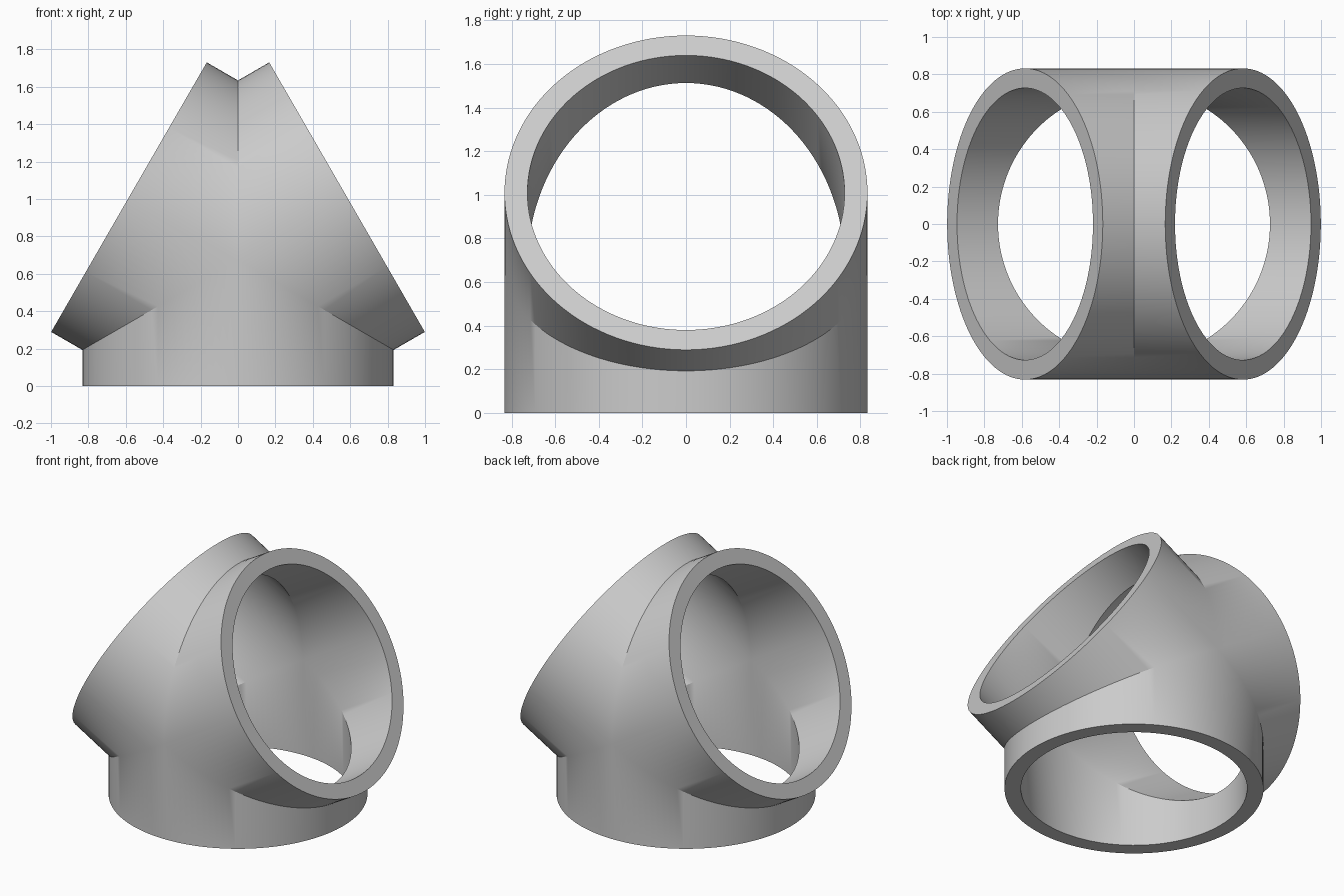
import bpy, bmesh, math
from mathutils import Vector

if "Cube" in bpy.data.objects:
    bpy.data.objects.remove(bpy.data.objects["Cube"])

OUTER, INNER = 0.832, 0.727   # pipe radii
LENGTH = 0.673                # junction centre to each opening
SIDES = 128
CENTRE = Vector((0, 0, LENGTH))

bm = bmesh.new()


def ring(axis, side, radius, mitred):
    """Circle of vertices at the opening, or along the mitre where arms meet."""
    verts = []
    for i in range(SIDES):
        a = 2 * math.pi * i / SIDES
        across = radius * math.cos(a)
        along = abs(across) / math.tan(math.radians(60)) if mitred else LENGTH
        p = CENTRE + axis * along + side * across
        p.y += radius * math.sin(a)
        verts.append(bm.verts.new(p))
    return verts


def bridge(a, b):
    for i in range(SIDES):
        j = (i + 1) % SIDES
        bm.faces.new((a[i], a[j], b[j], b[i]))


# Three equal arms, 120 degrees apart: outer wall, flat rim, bore
for k in range(3):
    t = math.radians(-90 + 120 * k)
    axis = Vector((math.cos(t), 0, math.sin(t)))
    side = Vector((-math.sin(t), 0, math.cos(t)))
    rings = [ring(axis, side, OUTER, True), ring(axis, side, OUTER, False),
             ring(axis, side, INNER, False), ring(axis, side, INNER, True)]
    for a, b in zip(rings, rings[1:]):
        bridge(a, b)

# Weld the arms along their mitres
bmesh.ops.remove_doubles(bm, verts=bm.verts, dist=0.0005)
bmesh.ops.recalc_face_normals(bm, faces=bm.faces)

mesh = bpy.data.meshes.new("three_way_pipe")
bm.to_mesh(mesh)
bm.free()
pipe = bpy.data.objects.new("three_way_pipe", mesh)
bpy.context.collection.objects.link(pipe)

grey = bpy.data.materials.new("light_grey")
grey.diffuse_color = (0.6, 0.6, 0.6, 1)
grey.use_nodes = True
grey.node_tree.nodes["Principled BSDF"].inputs["Base Color"].default_value = grey.diffuse_color
mesh.materials.append(grey)

# Smooth walls with crisp rims and mitre creases
bpy.context.view_layer.objects.active = pipe
pipe.select_set(True)
bpy.ops.object.shade_smooth_by_angle(angle=math.radians(30))
